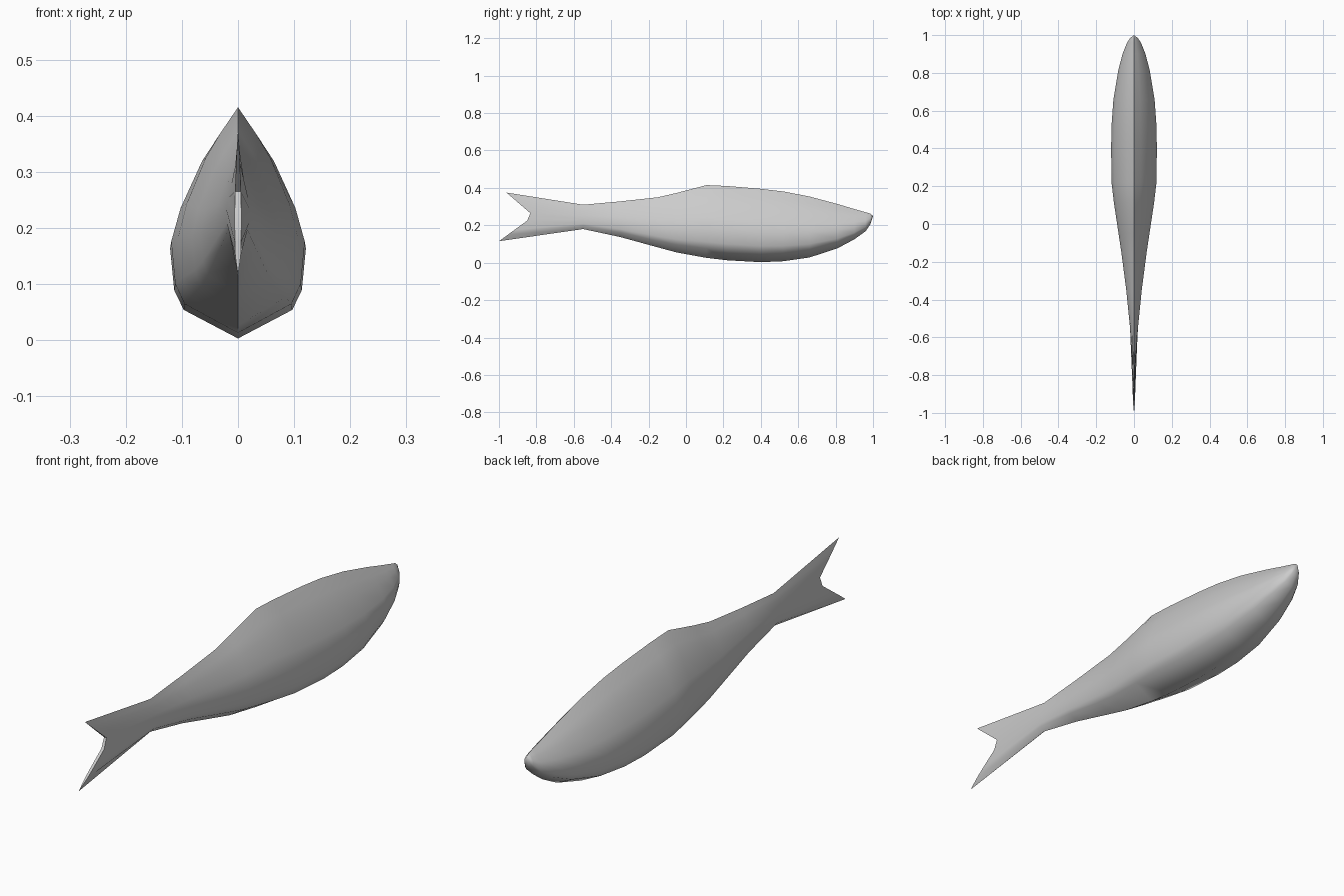
import bpy
import bmesh

cube = bpy.data.objects.get("Cube")
if cube:
    bpy.data.objects.remove(cube)

# Flat grey skin
skin = bpy.data.materials.new("grey skin")
skin.use_nodes = True
GREY = (0.6, 0.6, 0.6, 1)
skin.diffuse_color = GREY
skin.node_tree.nodes["Principled BSDF"].inputs["Base Color"].default_value = GREY

# Half cross-section from ridge to keel: (height fraction, width fraction)
SECTION = [(1, 0), (.88, .3), (.77, .54), (.56, .86), (.41, 1),
           (.22, .94), (.13, .8), (0, 0)]

# Stations along the body: (y, bottom, top, half width)
STATIONS = [(-.55, .18, .31, .021), (-.35, .137, .328, .041),
            (-.15, .082, .35, .067), (-.05, .055, .373, .082),
            (.11, .026, .415, .106), (.22, .013, .41, .119),
            (.4, .003, .395, .121), (.52, .008, .381, .119),
            (.66, .028, .354, .109), (.81, .077, .314, .084),
            (.9, .125, .287, .061), (.96, .168, .27, .037),
            (.985, .205, .263, .02)]


def tail_edge(u):
    """Forked rear edge: the centre is the notch, the ends are the tips."""
    if u > .5:
        t = (u - .5) * 2
        return -.815 - .145 * t, .25 + .125 * t
    t = (.5 - u) * 2
    return -.815 - .185 * t, .25 - .135 * t


def add_ring(bm, points):
    """Closed ring from a half section running from ridge to keel."""
    right = [bm.verts.new(p) for p in points]
    left = [bm.verts.new((-x, y, z)) for x, y, z in points[-2:0:-1]]
    return right + left


bm = bmesh.new()
# Forked tail fin, part of the same skin
tail = []
for u, w in SECTION:
    y, z = tail_edge(u)
    tail.append((.006 * w, y, z))
rings = [add_ring(bm, tail)]

# Body
for y, low, high, half in STATIONS:
    rings.append(add_ring(bm, [(w * half, y, low + u * (high - low))
                               for u, w in SECTION]))
for a, b in zip(rings, rings[1:]):
    for i in range(len(a)):
        j = (i + 1) % len(a)
        bm.faces.new((a[i], a[j], b[j], b[i]))

# Snout tip
tip = bm.verts.new((0, 1, .25))
last = rings[-1]
for i in range(len(last)):
    bm.faces.new((last[i], last[(i + 1) % len(last)], tip))

# Thin closing strip across the fork
first = rings[0]
n = len(SECTION)
for i in range(n - 1):
    quad = [first[i], first[i + 1], first[-i - 1], first[-i % len(first)]]
    bm.faces.new(list(dict.fromkeys(quad)))

bmesh.ops.recalc_face_normals(bm, faces=bm.faces)
mesh = bpy.data.meshes.new("fish_body")
bm.to_mesh(mesh)
bm.free()
mesh.materials.append(skin)
fish = bpy.data.objects.new("fish_body", mesh)
bpy.context.collection.objects.link(fish)
bpy.ops.object.select_all(action="DESELECT")
fish.select_set(True)
bpy.context.view_layer.objects.active = fish
bpy.ops.object.shade_smooth_by_angle(angle=1.0)
